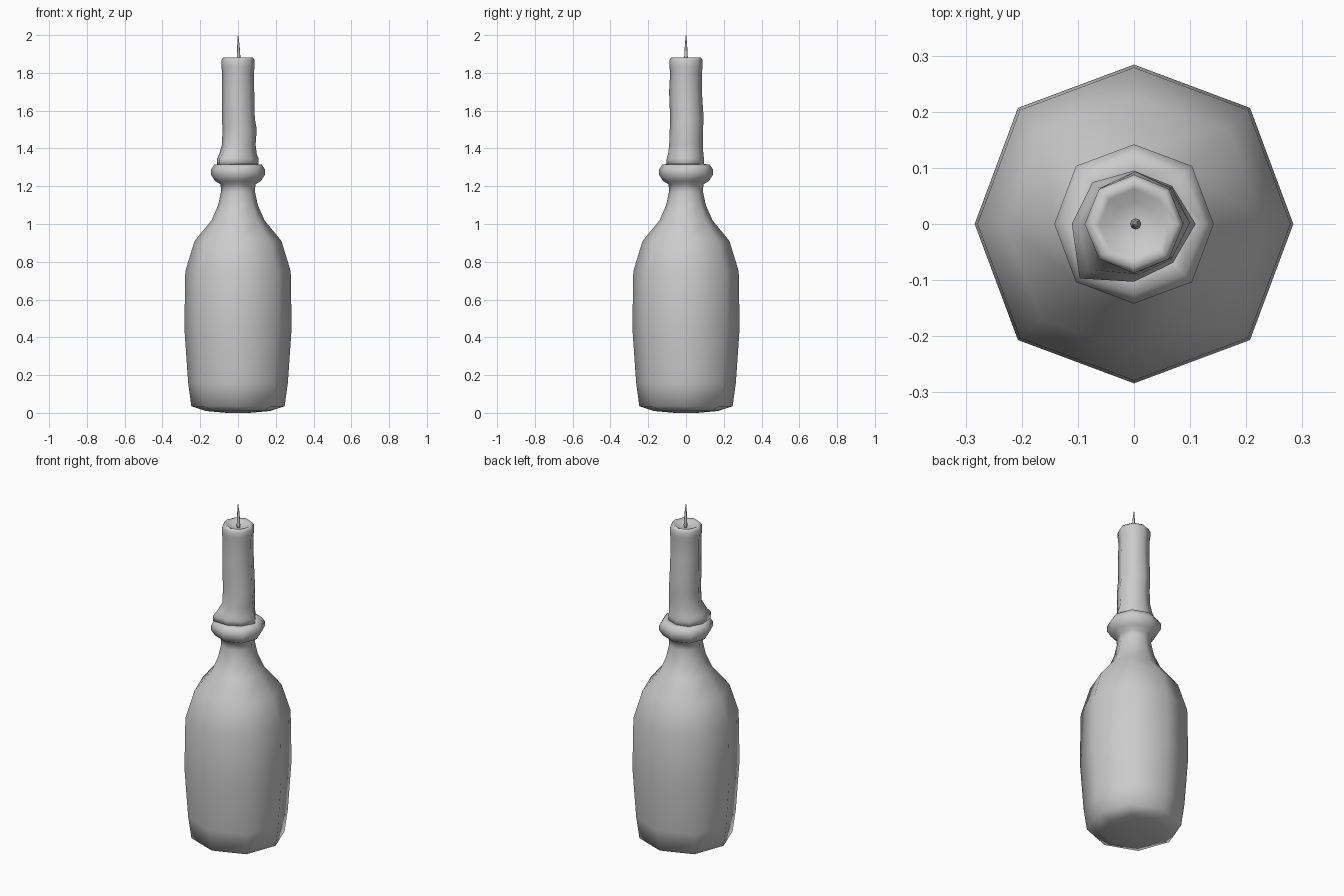
import bpy, bmesh, math


def lathe(name, rings, sides=8, cap_top=True):
    """Stack rings of (radius, z, dx, dy, {side: radius factor}) into a smooth skin."""
    bm = bmesh.new()
    loops = []
    for ring in rings:
        r, z, dx, dy, bumps = (tuple(ring) + (0, 0, {})[len(ring) - 2:])
        loop = []
        for i in range(sides):
            a = 2 * math.pi * i / sides
            k = r * bumps.get(i, 1)
            loop.append(bm.verts.new((dx + k * math.cos(a), dy + k * math.sin(a), z)))
        loops.append(loop)
    for lo, hi in zip(loops, loops[1:]):
        for i in range(sides):
            j = (i + 1) % sides
            bm.faces.new((lo[i], lo[j], hi[j], hi[i]))
    bm.faces.new(loops[0][::-1])
    if cap_top:
        bm.faces.new(loops[-1])
    mesh = bpy.data.meshes.new(name)
    bm.to_mesh(mesh)
    bm.free()
    mesh.shade_smooth()
    obj = bpy.data.objects.new(name, mesh)
    bpy.context.collection.objects.link(obj)
    return obj


# Bottle: eight-sided body, shoulder, neck and lip, with slightly fuller diagonals
diag = {i: 1.03 for i in (1, 3, 5, 7)}
bottle_profile = [
    (0.06, 0.0), (0.17, 0.01), (0.247, 0.035), (0.264, 0.16), (0.284, 0.45),
    (0.279, 0.75), (0.23, 0.91), (0.14, 1.02), (0.105, 1.10), (0.09, 1.17),
    (0.092, 1.21), (0.122, 1.228), (0.142, 1.26), (0.142, 1.29),
    (0.125, 1.315), (0.09, 1.318), (0.07, 1.30),
]
lathe("bottle", [(r, z, 0, 0, diag) for r, z in bottle_profile])

# Candle: uneven shaft, drooping wax at the foot and a dished top
foot = {0: 1.12, 1: 0.98, 2: 0.97, 3: 1.07, 4: 1.13, 5: 1.40, 6: 1.05, 7: 1.0}
lump = {0: 1.08, 3: 1.05, 4: 1.08, 5: 1.25, 6: 1.03}
lathe("candle", [
    (0.08, 1.305),
    (0.098, 1.315, 0, 0, foot),
    (0.098, 1.345, 0, 0, foot),
    (0.092, 1.37, 0, 0, lump),
    (0.089, 1.42, 0.004, 0),
    (0.088, 1.50, 0.006, 0.002, {0: 1.06}),
    (0.087, 1.56, 0.002, 0.003, {2: 1.04}),
    (0.085, 1.70, 0.001, -0.001, {6: 1.04}),
    (0.084, 1.80),
    (0.088, 1.835),
    (0.088, 1.868),
    (0.078, 1.882),
    (0.062, 1.876),
    (0.04, 1.862),
    (0.012, 1.858),
])

# Wick: thin tapering spike
lathe("wick", [
    (0.008, 1.85, 0.003, 0), (0.010, 1.875, 0.003, 0), (0.008, 1.91, 0.003, 0),
    (0.006, 1.95, 0.002, 0), (0.001, 2.0, 0, 0),
], sides=8)
